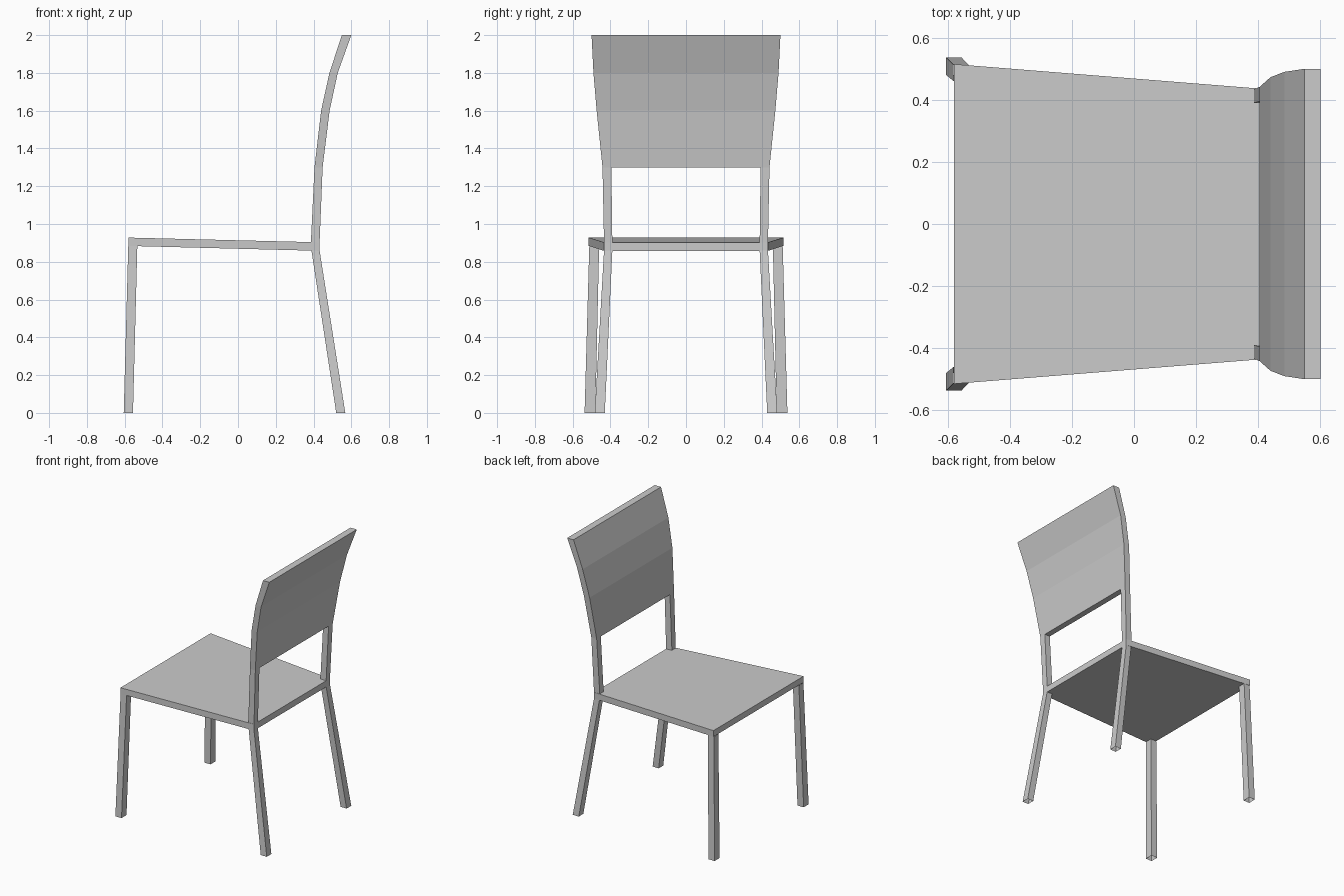
import bpy, bmesh

if "Cube" in bpy.data.objects:
    bpy.data.objects.remove(bpy.data.objects["Cube"])


def loft(name, rings, caps=(), mirror=False):
    """Skin successive four-point rings; caps lists the ring indices to close."""
    bm = bmesh.new()
    loops = [[bm.verts.new(p) for p in ring] for ring in rings]
    for a, b in zip(loops, loops[1:]):
        for i in range(4):
            j = (i + 1) % 4
            bm.faces.new((a[i], a[j], b[j], b[i]))
    for c in caps:
        bm.faces.new(loops[c])
    bmesh.ops.recalc_face_normals(bm, faces=bm.faces)
    mesh = bpy.data.meshes.new(name)
    bm.to_mesh(mesh)
    bm.free()
    ob = bpy.data.objects.new(name, mesh)
    bpy.context.collection.objects.link(ob)
    if mirror:
        mod = ob.modifiers.new("other_side", 'MIRROR')
        mod.use_axis = (False, True, False)
        mod.use_mirror_merge = False
    return ob


def flat(x0, x1, y0, y1, z):
    """Horizontal rectangle."""
    return [(x0, y0, z), (x1, y0, z), (x1, y1, z), (x0, y1, z)]


def upright(x, half, z0, z1):
    """Rectangle facing along x, centred on y = 0."""
    return [(x, -half, z0), (x, half, z0), (x, half, z1), (x, -half, z1)]


# Tapered, slightly tilted seat
loft("seat", [upright(-0.58, 0.515, 0.884, 0.928),
              upright(0.432, 0.434, 0.858, 0.903)], caps=(0, 1))

# Splayed legs, open at the feet
loft("front_leg", [flat(-0.605, -0.556, 0.48, 0.537, 0),
                   flat(-0.581, -0.533, 0.46, 0.512, 0.883)], mirror=True)
loft("back_leg", [flat(0.52, 0.568, 0.43, 0.483, 0),
                  flat(0.389, 0.432, 0.39, 0.434, 0.859)], mirror=True)

# Posts between seat and backrest
loft("back_post", [flat(0.386, 0.432, 0.39, 0.434, 0.903),
                   flat(0.405, 0.448, 0.395, 0.442, 1.3)], mirror=True)

# Curved backrest flaring towards the top: front x, back x, half width, z
profile = [(0.405, 0.448, 0.442, 1.3), (0.44, 0.485, 0.473, 1.6),
           (0.484, 0.528, 0.49, 1.8), (0.55, 0.6, 0.5, 2.0)]
loft("backrest", [flat(a, b, -h, h, z) for a, b, h, z in profile], caps=(0, -1))
